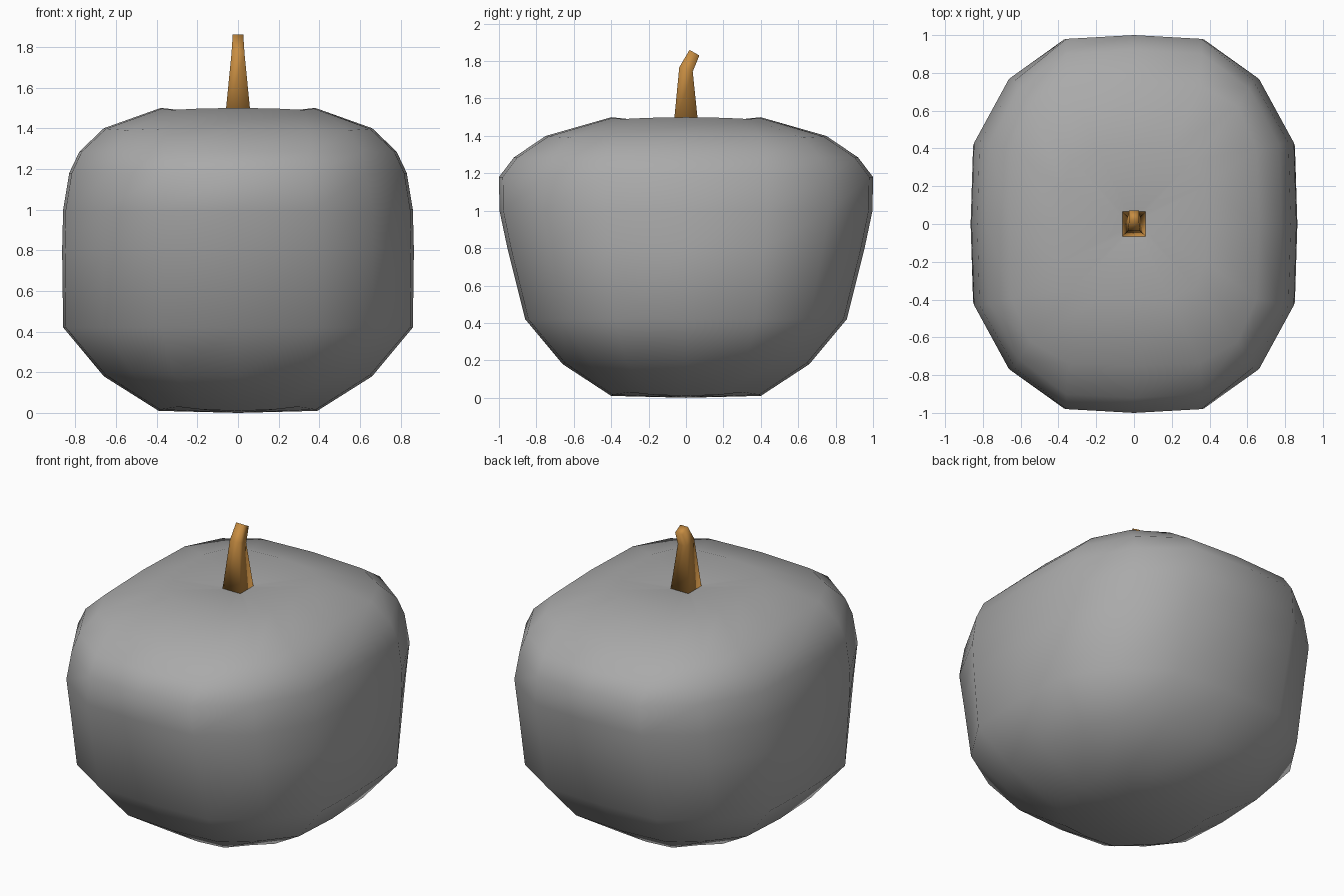
import bpy, bmesh
from mathutils import Vector

if "Cube" in bpy.data.objects:
    bpy.data.objects.remove(bpy.data.objects["Cube"])

def material(name, rgb):
    m = bpy.data.materials.new(name)
    m.diffuse_color = (*rgb, 1)
    m.use_nodes = True
    m.node_tree.nodes["Principled BSDF"].inputs["Base Color"].default_value = m.diffuse_color
    return m

def loft(name, rings, mat, bottom_tip=None, top_tip=None):
    """Skin a stack of closed rings, ending in a fan or a flat cap."""
    bm = bmesh.new()
    loops = [[bm.verts.new(p) for p in r] for r in rings]
    n = len(loops[0])
    for a, b in zip(loops, loops[1:]):
        for i in range(n):
            j = (i + 1) % n
            bm.faces.new((a[i], a[j], b[j], b[i]))
    for loop, tip in ((loops[0], bottom_tip), (loops[-1], top_tip)):
        if tip is None:
            bm.faces.new(loop)
        else:
            t = bm.verts.new(tip)
            for i in range(n):
                bm.faces.new((loop[i], loop[(i + 1) % n], t))
    bmesh.ops.recalc_face_normals(bm, faces=bm.faces)
    me = bpy.data.meshes.new(name)
    bm.to_mesh(me)
    bm.free()
    me.materials.append(mat)
    for p in me.polygons:
        p.use_smooth = True
    ob = bpy.data.objects.new(name, me)
    bpy.context.collection.objects.link(ob)
    return ob

def body_ring(z, X, Y, near, corner, lift):
    """16-sided rounded square; near = side points, corner = corner fraction."""
    q = [(X, 0, z), (X * 0.985, Y * near, z + lift / 3),
         (X * corner, Y * corner, z + lift), (X * near, Y * 0.98, z + lift / 3)]
    pts = q + [(0, Y, z)]
    pts += [(-x, y, h) for x, y, h in reversed(q[1:])]
    return pts + [(-x, -y, h) for x, y, h in pts]

grey = material("body_grey", (0.40, 0.40, 0.40))
brown = material("stem_brown", (0.58, 0.27, 0.055))

# fruit body: z, half width, half depth, side fraction, corner fraction, corner lift
profile = [(0.01, 0.39, 0.40, 0.46, 0.76, 0.02),
           (0.18, 0.66, 0.66, 0.48, 0.79, 0.02),
           (0.42, 0.86, 0.86, 0.44, 0.77, 0.0),
           (0.80, 0.865, 0.955, 0.43, 0.765, 0.0),
           (1.00, 0.86, 0.997, 0.43, 0.77, 0.0),
           (1.18, 0.83, 1.00, 0.43, 0.76, 0.0),
           (1.285, 0.78, 0.92, 0.46, 0.78, 0.0),
           (1.40, 0.66, 0.75, 0.53, 0.83, -0.01),
           (1.50, 0.38, 0.40, 0.5, 0.85, -0.01),
           (1.465, 0.065, 0.065, 0.5, 0.95, 0.0)]
loft("fruit_body", [body_ring(*p) for p in profile], grey,
     bottom_tip=(0, 0, 0), top_tip=(0, 0, 1.46))

# stem: tapering square post with a bent tip
# centre y, centre z, half width, half depth, slope of the section
stem = [(0, 1.455, 0.063, 0.066, 0),
        (0, 1.755, 0.032, 0.036, -0.012),
        (0.045, 1.845, 0.026, 0.026, -0.015)]
rings = [[(sx * w, y + sy * d, z + sy * s)
          for sx, sy in ((-1, -1), (1, -1), (1, 1), (-1, 1))]
         for y, z, w, d, s in stem]
loft("stem", rings, brown)
